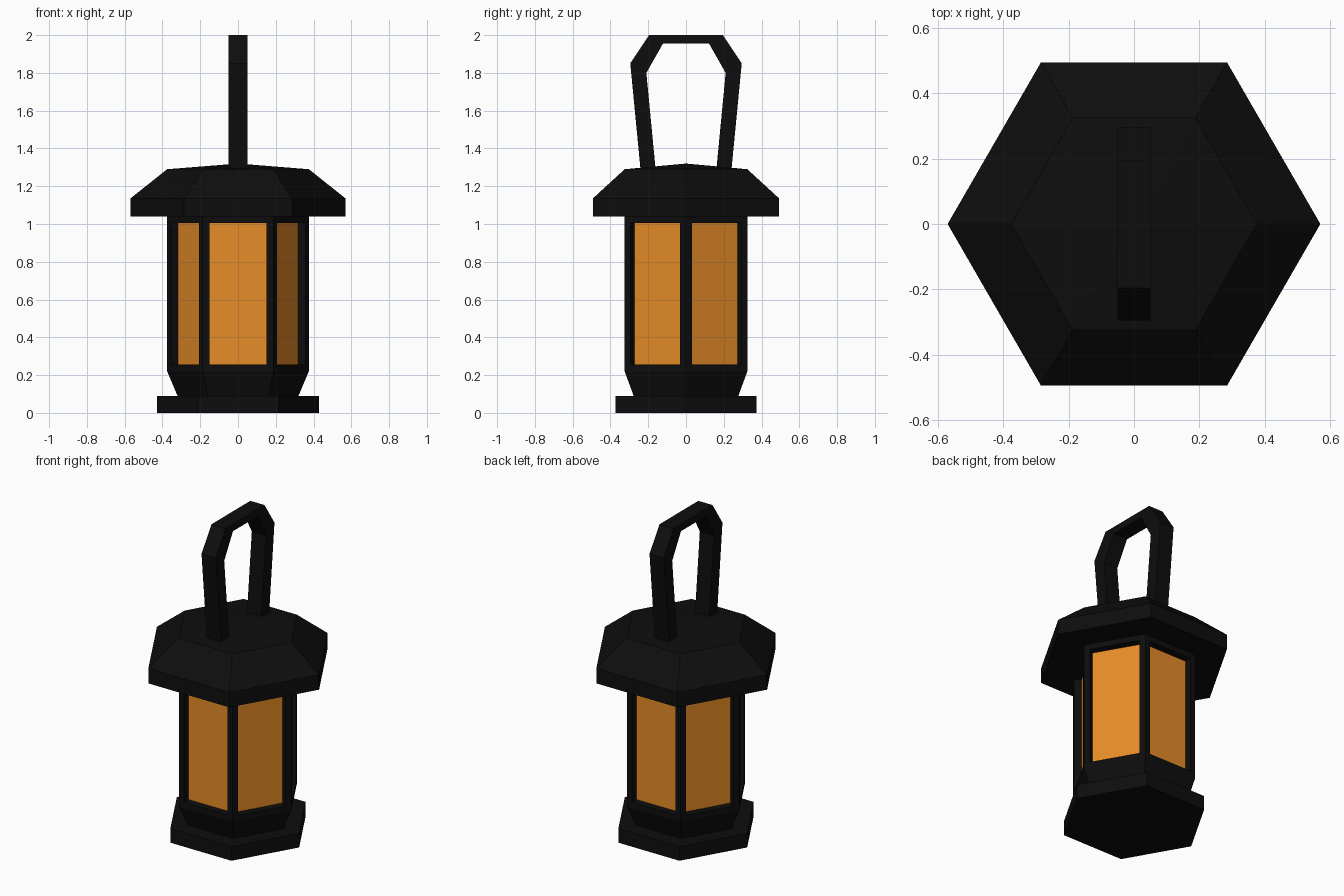
import bpy, bmesh, math

if "Cube" in bpy.data.objects:
    bpy.data.objects.remove(bpy.data.objects["Cube"])


def material(name, rgb):
    m = bpy.data.materials.new(name)
    m.diffuse_color = (*rgb, 1.0)
    m.use_nodes = True
    m.node_tree.nodes["Principled BSDF"].inputs["Base Color"].default_value = m.diffuse_color
    return m


black = material("black metal", (0.0042, 0.0042, 0.0042))
amber = material("amber glass", (0.79, 0.262, 0.021))


def finish(bm, name, mats):
    bmesh.ops.recalc_face_normals(bm, faces=bm.faces[:])
    mesh = bpy.data.meshes.new(name)
    bm.to_mesh(mesh)
    bm.free()
    for m in mats:
        mesh.materials.append(m)
    obj = bpy.data.objects.new(name, mesh)
    bpy.context.collection.objects.link(obj)
    return obj


def hex_stack(profile, apex=None):
    """Closed six-sided solid from (radius, z) rings, optionally ending in a point."""
    bm = bmesh.new()
    rings = [[bm.verts.new((r * math.cos(i * math.pi / 3), r * math.sin(i * math.pi / 3), z))
              for i in range(6)] for r, z in profile]
    bm.faces.new(rings[0][::-1])
    for a, b in zip(rings, rings[1:]):
        for i in range(6):
            j = (i + 1) % 6
            bm.faces.new((a[i], a[j], b[j], b[i]))
    if apex is None:
        bm.faces.new(rings[-1])
    else:
        tip = bm.verts.new((0, 0, apex))
        for i in range(6):
            bm.faces.new((rings[-1][i], rings[-1][(i + 1) % 6], tip))
    bmesh.ops.recalc_face_normals(bm, faces=bm.faces[:])
    return bm


# Base plate
finish(hex_stack([(0.43, 0), (0.43, 0.09)]), "base", [black])

# Body with recessed amber windows in its six tall sides
bm = hex_stack([(0.32, 0.09), (0.375, 0.22), (0.375, 1.04)])
bm.normal_update()
panes = [f for f in bm.faces
         if abs(f.normal.z) < 0.01 and f.calc_center_median().z > 0.5]
bmesh.ops.inset_individual(bm, faces=panes, thickness=0.05)
bmesh.ops.inset_individual(bm, faces=panes, thickness=0.0005)
bm.normal_update()
for f in panes:
    f.material_index = 1
    bmesh.ops.translate(bm, verts=f.verts[:], vec=f.normal * -0.045)
finish(bm, "body", [black, amber])

# Roof with overhanging rim and shallow peak
finish(hex_stack([(0.57, 1.04), (0.57, 1.135), (0.375, 1.29)], apex=1.32), "roof", [black])

# Carrying handle: mirrored bent bar, (outer, inner) points from foot to top
half = [((0.24, 1.28), (0.16, 1.28)),
        ((0.295, 1.85), (0.21, 1.80)),
        ((0.195, 2.00), (0.122, 1.955))]
sections = half + [tuple((-y, z) for y, z in s) for s in reversed(half)]
bm = bmesh.new()
loops = []
for (oy, oz), (iy, iz) in sections:
    loops.append([bm.verts.new(p) for p in
                  ((-0.05, oy, oz), (0.05, oy, oz), (0.05, iy, iz), (-0.05, iy, iz))])
for a, b in zip(loops, loops[1:]):
    for i in range(4):
        j = (i + 1) % 4
        bm.faces.new((a[i], a[j], b[j], b[i]))
bm.faces.new(loops[0])
bm.faces.new(loops[-1])
finish(bm, "handle", [black])
